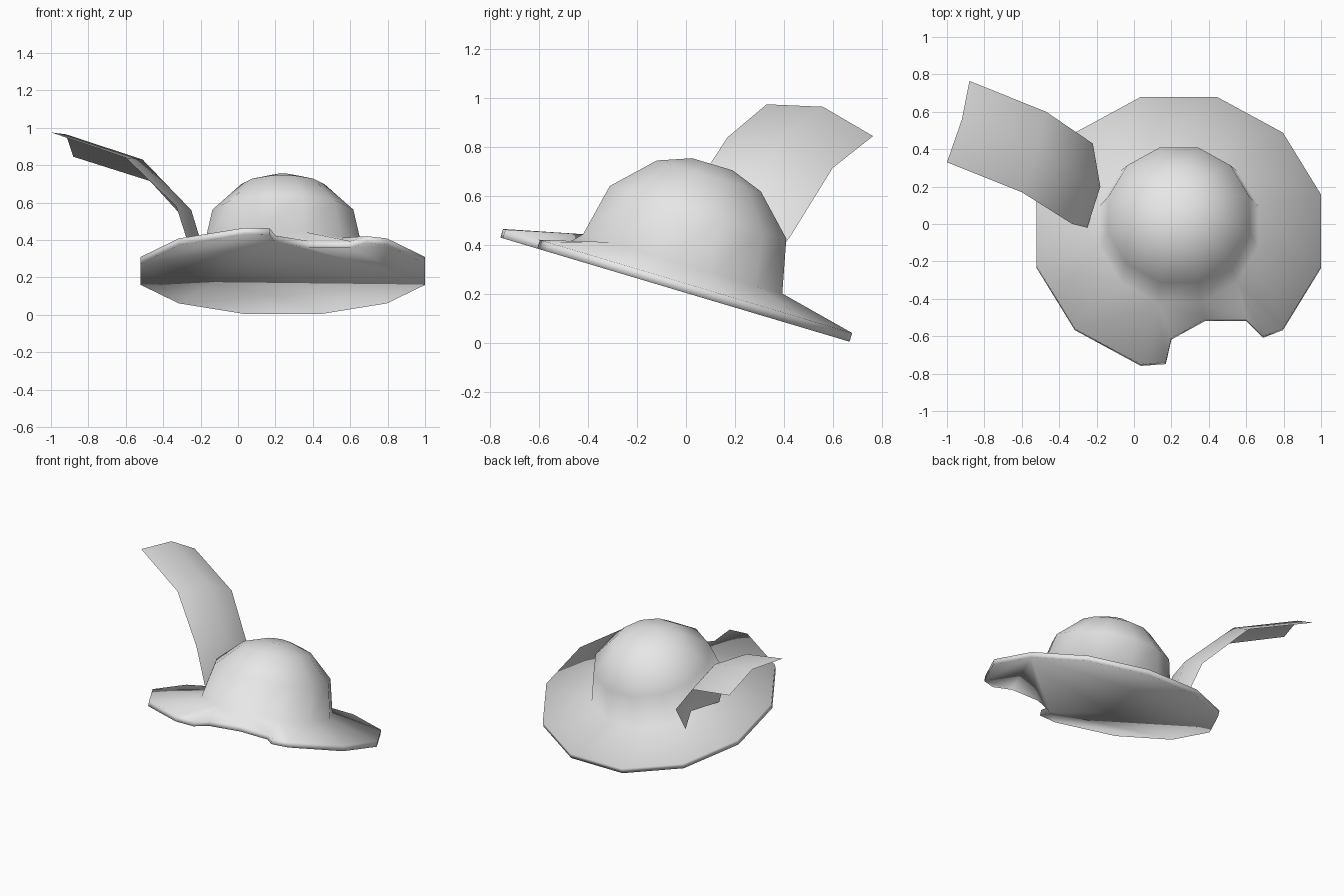
import bpy, bmesh
from math import cos, sin, radians
from mathutils import Matrix, Vector

if "Cube" in bpy.data.objects:
    bpy.data.objects.remove(bpy.data.objects["Cube"])

grey = bpy.data.materials.new("light grey felt")
grey.use_nodes = True
grey.diffuse_color = (0.8, 0.8, 0.8, 1)
grey.node_tree.nodes["Principled BSDF"].inputs["Base Color"].default_value = grey.diffuse_color

SIDES = 12


def finish(bm, name):
    """Turn a bmesh into a smooth grey object."""
    mesh = bpy.data.meshes.new(name)
    bm.to_mesh(mesh)
    bm.free()
    mesh.materials.append(grey)
    mesh.polygons.foreach_set("use_smooth", [True] * len(mesh.polygons))
    obj = bpy.data.objects.new(name, mesh)
    bpy.context.collection.objects.link(obj)
    return obj


def corner(i, radius, height):
    a = radians(15 + 30 * i)
    return Vector((radius * cos(a), radius * sin(a), height))


def bridge(bm, lower, upper):
    """Close two equal rings with quads."""
    for i in range(len(lower)):
        j = (i + 1) % len(lower)
        bm.faces.new((lower[i], lower[j], upper[j], upper[i]))


# Hat: twelve-sided crown and brim, built upright and then tilted back
bm = bmesh.new()
crown = [[bm.verts.new(corner(i, r, h)) for i in range(SIDES)]
         for r, h in ((0.44, 0.11), (0.39, 0.33), (0.23, 0.485), (0.09, 0.535))]
for low, high in zip(crown, crown[1:]):
    bridge(bm, low, high)
bm.faces.new(crown[-1])

# Rim outline: one front corner is replaced by a torn notch
NOTCH_AT = 9
notch = [(-0.07, -0.75), (-0.04, -0.61), (0.14, -0.505), (0.36, -0.505), (0.45, -0.6)]
outline = [corner(i, 0.787, 0) for i in range(SIDES)]
outline[NOTCH_AT:NOTCH_AT + 1] = [Vector((x, y, 0)) for x, y in notch]
for p in outline:
    p.y *= 0.98
bottom = [bm.verts.new(p) for p in outline]
top = [bm.verts.new(p + Vector((0, 0, 0.037))) for p in outline]
bridge(bm, bottom, top)
bm.faces.new(bottom[::-1])

# Brim surface between the rim and the foot of the crown
foot = crown[0]
extra = len(notch) - 1
for i in range(SIDES):
    j = (i + 1) % SIDES
    if NOTCH_AT in (i, j):
        continue
    a, b = [k + extra if k > NOTCH_AT else k for k in (i, j)]
    bm.faces.new((top[a], top[b], foot[j], foot[i]))
n = NOTCH_AT
left, middle, right = foot[n - 1:n + 2]
bm.faces.new((left, top[n - 1], top[n], top[n + 1]))
bm.faces.new((left, top[n + 1], top[n + 2], middle))
bm.faces.new((middle, top[n + 2], top[n + 3], right))
bm.faces.new((right, top[n + 3], top[n + 4], top[n + 5]))
bmesh.ops.recalc_face_normals(bm, faces=bm.faces)
bm.transform(Matrix.Translation((0.24, -0.045, 0.217)) @ Matrix.Rotation(radians(-16.6), 4, 'X'))
finish(bm, "hat")

# Feather: a thin creased sheet sweeping up and back from the side of the crown
rows = [
    [(-0.25, -0.02, 0.33), (-0.18, 0.2, 0.33), (-0.2, 0.29, 0.24)],
    [(-0.33, 0.0, 0.58), (-0.25, 0.22, 0.56), (-0.22, 0.43, 0.44)],
    [(-0.6, 0.17, 0.84), (-0.51, 0.4, 0.83), (-0.47, 0.6, 0.715)],
    [(-1.0, 0.33, 0.975), (-0.92, 0.56, 0.965), (-0.88, 0.765, 0.845)],
]
bm = bmesh.new()
grid = [[bm.verts.new(p) for p in row] for row in rows]
for low, high in zip(grid, grid[1:]):
    for i in range(2):
        bm.faces.new((low[i], low[i + 1], high[i + 1], high[i]))
bmesh.ops.recalc_face_normals(bm, faces=bm.faces)
finish(bm, "feather")
